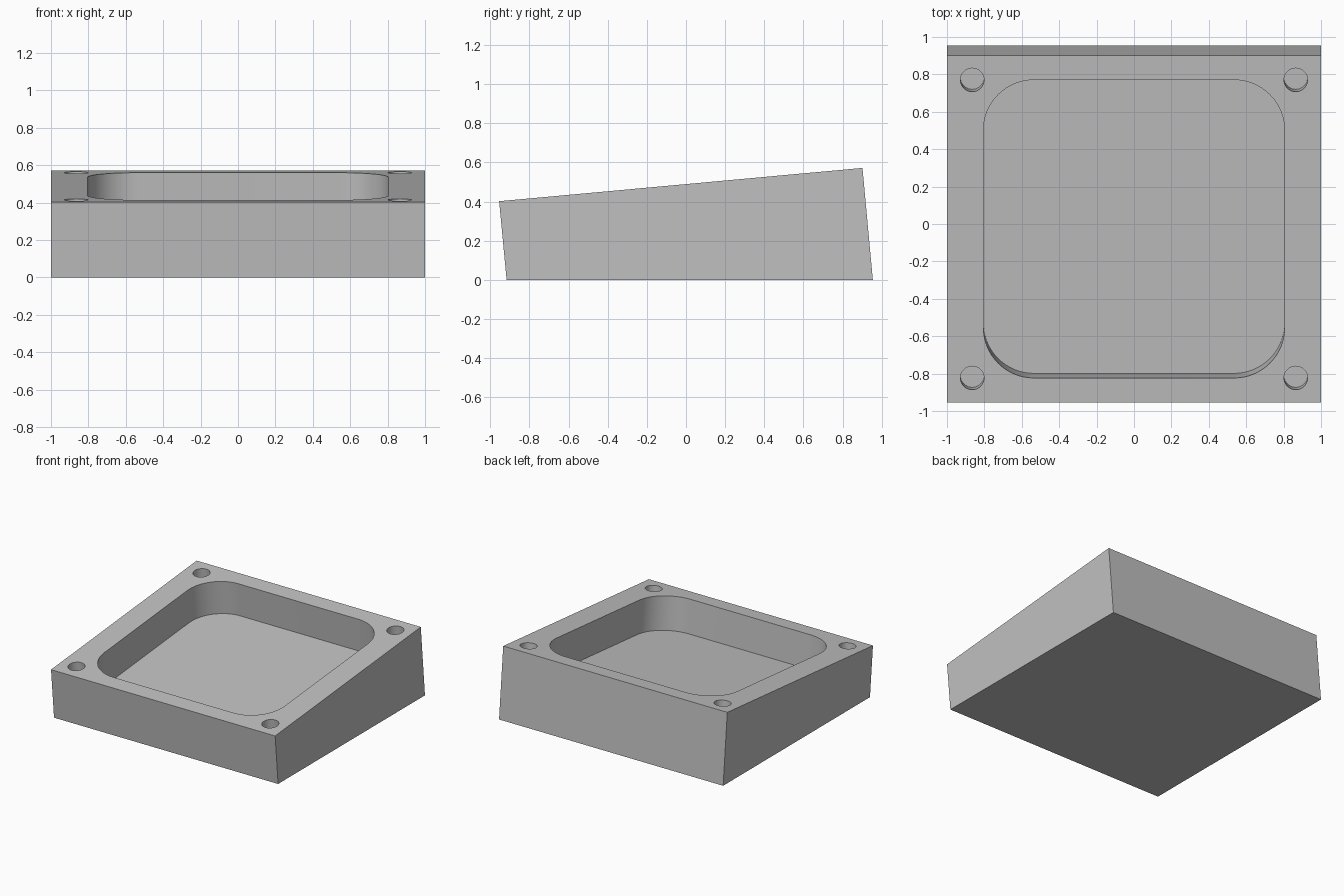
import bpy, bmesh, math
from mathutils import Matrix

cube = bpy.data.objects.get("Cube")
if cube:
    bpy.data.objects.remove(cube, do_unlink=True)

FRONT_Z, BACK_Z = 0.402, 0.572
FRONT_Y, BACK_Y = -0.955, 0.902
TILT = math.atan2(BACK_Z - FRONT_Z, BACK_Y - FRONT_Y)
# Frame lying on the sloped top face
TOP = Matrix.Translation((0, (FRONT_Y + BACK_Y) / 2, (FRONT_Z + BACK_Z) / 2)) @ Matrix.Rotation(TILT, 4, 'X')

grey = bpy.data.materials.new("plain grey")
grey.use_nodes = True
colour = (0.53, 0.53, 0.53, 1)
grey.diffuse_color = colour
grey.node_tree.nodes["Principled BSDF"].inputs["Base Color"].default_value = colour


def prism(name, outline, offset):
    """Extrude a closed outline along an offset vector."""
    bm = bmesh.new()
    face = bm.faces.new([bm.verts.new(p) for p in outline])
    ext = bmesh.ops.extrude_face_region(bm, geom=[face])
    moved = [v for v in ext["geom"] if isinstance(v, bmesh.types.BMVert)]
    bmesh.ops.translate(bm, verts=moved, vec=offset)
    bmesh.ops.recalc_face_normals(bm, faces=bm.faces)
    mesh = bpy.data.meshes.new(name)
    bm.to_mesh(mesh)
    bm.free()
    mesh.materials.append(grey)
    obj = bpy.data.objects.new(name, mesh)
    bpy.context.collection.objects.link(obj)
    return obj


def rounded_outline(cx, cy, hx, hy, radius, z, steps=16):
    """Rounded rectangle; a circle when the half sizes equal the radius."""
    points = []
    for corner, (sx, sy) in enumerate([(1, 1), (-1, 1), (-1, -1), (1, -1)]):
        for i in range(steps + (hx > radius)):
            a = (corner + i / steps) * math.pi / 2
            points.append((cx + sx * (hx - radius) + radius * math.cos(a),
                           cy + sy * (hy - radius) + radius * math.sin(a), z))
    return points


def cut(target, name, outline, height):
    """Carve a recess square to the sloped top."""
    cutter = prism(name, outline, (0, 0, height))
    cutter.matrix_world = TOP
    cutter.hide_render = True
    cutter.hide_set(True)
    mod = target.modifiers.new(name, 'BOOLEAN')
    mod.operation = 'DIFFERENCE'
    mod.solver = 'EXACT'
    mod.object = cutter
    return cutter


# Wedge-shaped block with leaning front and back
side = [(-1, -0.917, 0), (-1, 0.955, 0), (-1, BACK_Y, BACK_Z), (-1, FRONT_Y, FRONT_Z)]
tray = prism("sloped_tray", side, (2, 0, 0))

# Rounded pocket and four corner holes
pocket_depth, hole_depth, hole_r, above = 0.27, 0.14, 0.063, 0.1
cutters = [cut(tray, "pocket_cutter",
               rounded_outline(0, 0, 0.805, 0.80, 0.27, -pocket_depth), pocket_depth + above)]
for sx in (-1, 1):
    for sy in (-1, 1):
        ring = rounded_outline(sx * 0.865, sy * 0.80, hole_r, hole_r, hole_r, -hole_depth)
        cutters.append(cut(tray, "hole_cutter", ring, hole_depth + above))

# Bake the cuts and remove the cutters
bpy.context.view_layer.update()
baked = bpy.data.meshes.new_from_object(tray.evaluated_get(bpy.context.evaluated_depsgraph_get()))
tray.modifiers.clear()
tray.data = baked
for c in cutters:
    bpy.data.objects.remove(c, do_unlink=True)

# Smooth recess walls with crisp edges
bpy.ops.object.select_all(action='DESELECT')
tray.select_set(True)
bpy.context.view_layer.objects.active = tray
bpy.ops.object.shade_smooth_by_angle(angle=math.radians(30))
